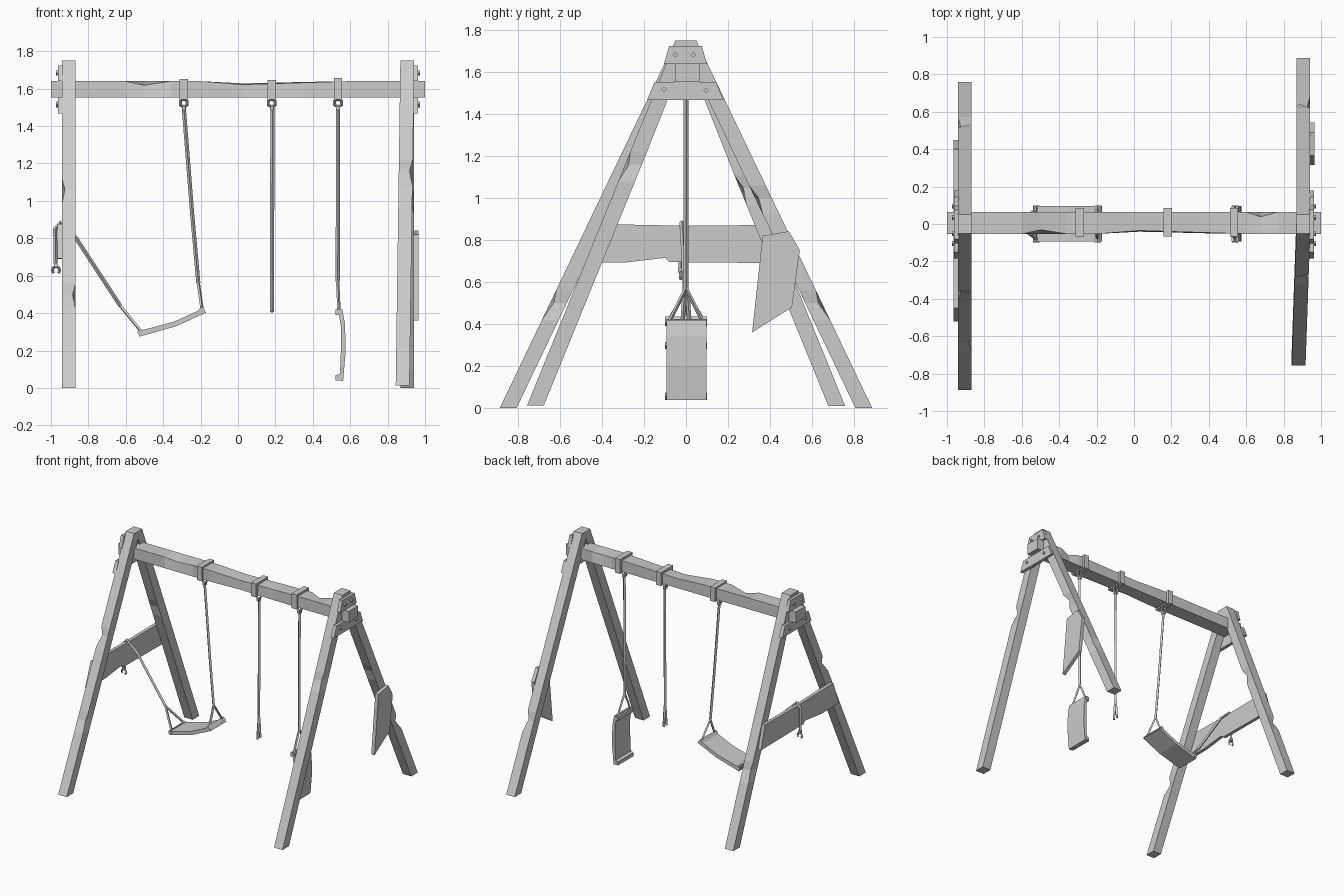
import bpy, bmesh, math
from mathutils import Vector

if "Cube" in bpy.data.objects:
    bpy.data.objects.remove(bpy.data.objects["Cube"])


def make(name, verts, faces):
    me = bpy.data.meshes.new(name)
    me.from_pydata(verts, [], faces)
    bm = bmesh.new()
    bm.from_mesh(me)
    bmesh.ops.recalc_face_normals(bm, faces=bm.faces)
    bm.to_mesh(me)
    bm.free()
    ob = bpy.data.objects.new(name, me)
    bpy.context.collection.objects.link(ob)
    return ob


def loft(name, rings):
    # join equal-sized rings of points and cap both ends
    n = len(rings[0])
    verts = [p for r in rings for p in r]
    faces = [list(range(n)), list(range(len(verts) - n, len(verts)))]
    for i in range(len(rings) - 1):
        for j in range(n):
            k = (j + 1) % n
            faces.append((i * n + j, i * n + k, (i + 1) * n + k, (i + 1) * n + j))
    return make(name, verts, faces)


def plate(name, yz, x0, x1):
    return loft(name, [[(x, y, z) for y, z in yz] for x in (x0, x1)])


def box(name, x0, x1, y0, y1, z0, z1):
    return plate(name, [(y0, z0), (y1, z0), (y1, z1), (y0, z1)], x0, x1)


def tube(name, paths, r=0.012, closed=False):
    # square-section rope or bar through each path
    cu = bpy.data.curves.new(name, 'CURVE')
    cu.dimensions = '3D'
    cu.bevel_depth, cu.bevel_resolution, cu.use_fill_caps = r, 0, True
    for path in paths:
        sp = cu.splines.new('POLY')
        sp.points.add(len(path) - 1)
        for p, co in zip(sp.points, path):
            p.co = (*co, 1)
        sp.use_cyclic_u = closed
    tmp = bpy.data.objects.new(name + "_path", cu)
    bpy.context.collection.objects.link(tmp)
    dg = bpy.context.evaluated_depsgraph_get()
    me = bpy.data.meshes.new_from_object(tmp.evaluated_get(dg))
    bpy.data.objects.remove(tmp)
    me.name = name
    for p in me.polygons:
        p.use_smooth = False
    ob = bpy.data.objects.new(name, me)
    bpy.context.collection.objects.link(ob)
    return ob


def arc(cx, cz, r, a0, a1, n, y=0.0):
    angs = [math.radians(a0 + (a1 - a0) * i / n) for i in range(n + 1)]
    return [(cx + r * math.cos(a), y, cz + r * math.sin(a)) for a in angs]


# Legs: tapered rings meeting at the top, with chips pulled from corners
def leg(name, side, d, foot, z0=0.0, drift=0.0, chips={}):
    zs = {z0, 1.69, 1.75}
    for z in chips:
        zs |= {z - 0.08, z, z + 0.06}
    rings = []
    for z in sorted(zs):
        t = z / 1.75
        out = foot + (0.05 - foot) * t
        inn = max(0.0, out - 0.08)
        sh = drift * (1 - t)
        xa, xb = side * 0.868 + sh, side * 0.942 + sh
        ring = [Vector((xa, d * out, z)), Vector((xb, d * out, z)),
                Vector((xb, d * inn, z)), Vector((xa, d * inn, z))]
        if z in chips:
            c = chips[z]
            ring[c] = ring[c].lerp(ring[(c + 2) % 4], 0.22)
        rings.append(ring)
    return loft(name, rings)


leg("left_front_leg", -1, -1, 0.887, chips={1.06: 1, 0.5: 0})
leg("left_back_leg", -1, 1, 0.762, z0=0.01, chips={1.05: 3, 0.55: 1})
leg("right_front_leg", 1, -1, 0.762, z0=0.012, drift=-0.025, chips={1.16: 1})
leg("right_back_leg", 1, 1, 0.887, chips={0.5: 1, 1.0: 2})

# Top beam: worn corners; columns are x, front-top chip, back-top chip, sag
wear = [(-1, 0, 0, 0), (-0.6, 0, 0, 0), (-0.5, 0.022, 0, 0), (-0.36, 0, 0, 0),
        (-0.2, 0, 0, 0), (0.03, 0.006, 0, 0.012), (0.35, 0.004, 0, 0.004),
        (0.6, 0, 0, 0), (0.68, 0, 0.025, 0), (0.77, 0, 0, 0), (1, 0, 0, 0)]
loft("top_beam", [[(x, -0.053 + s, 1.552), (x, 0.064, 1.552),
                   (x, 0.064 - b, 1.64 - s - b * 0.6),
                   (x, -0.053 + f + s, 1.64 - s - f)] for x, f, b, s in wear])

# Joint plates and bolts on both ends
for side, label in ((-1, "left"), (1, "right")):
    xa, xb = side * 0.935, side * 0.962
    plate(label + "_lower_plate", [(-0.185, 1.468), (0.178, 1.468), (0.145, 1.552), (-0.15, 1.552)], xa, xb)
    plate(label + "_upper_plate", [(-0.105, 1.64), (0.1, 1.64), (0.075, 1.725), (-0.08, 1.725)], xa, xb)
    for i, (y, z) in enumerate([(-0.105, 1.518), (0.095, 1.512), (-0.052, 1.683), (0.035, 1.683)]):
        r = 0.013
        plate(f"{label}_bolt_{i + 1}", [(y - r, z), (y, z - r), (y + r, z), (y, z + r)], xb - side * 0.004, side * 0.972)

# Side boards: whole one on the left, broken one on the right
plate("left_board", [(-0.52, 0.692), (-0.3, 0.692), (-0.1, 0.715), (-0.08, 0.695), (0.45, 0.69),
                     (0.40, 0.872), (0.0, 0.868), (-0.45, 0.877)], -0.966, -0.94)
plate("broken_board", [(0.365, 0.82), (0.49, 0.842), (0.542, 0.752), (0.505, 0.48), (0.315, 0.36)], 0.938, 0.966)

# Beam straps and shackles
for i, (x, top) in enumerate([(-0.29, 1.652), (0.18, 1.647), (0.535, 1.656)]):
    box(f"strap_{i + 1}", x - 0.022, x + 0.022, -0.066, 0.085, 1.542, top)
    tube(f"shackle_{i + 1}", [arc(x, 1.524, 0.021, 30, 330, 5)], 0.009, closed=True)
    box(f"shackle_pin_{i + 1}", x - 0.01, x + 0.01, -0.015, 0.015, 1.485, 1.507)

# Left swing: rope down to the seat, other end thrown over the left board
n1, n2 = (-0.212, 0, 0.56), (-0.63, 0, 0.44)
tube("swing_rope", [[(-0.29, 0, 1.5), (-0.245, 0, 0.93), n1]], 0.011)
tube("swing_seat_straps", [[n1, (-0.192, y, 0.42)] for y in (-0.08, 0.08)]
     + [[n2, (-0.52, y, 0.305)] for y in (-0.08, 0.08)], 0.009)
tube("thrown_rope", [[n2, (-0.865, -0.015, 0.8), (-0.95, -0.02, 0.884),
                      (-0.978, -0.022, 0.85), (-0.975, -0.025, 0.665)]], 0.011)
tube("broken_hook", [arc(-0.973, 0.63, 0.02, -55, 235, 6, y=-0.025)], 0.008)
box("broken_hook_pin", -0.984, -0.964, -0.038, -0.012, 0.645, 0.668)


# Seats: bent profile in xz, extruded across y, with end bars
def seat(name, xz, bars):
    loft(name, [[(x, y, z) for x, z in xz] for y in (-0.093, 0.097)])
    tube(name + "_bars", [[(x, -0.1, z), (x, 0.1, z)] for x, z in bars], 0.017)


seat("swing_seat", [(-0.195, 0.437), (-0.17, 0.403), (-0.33, 0.33), (-0.527, 0.274), (-0.538, 0.308),
                    (-0.5, 0.312), (-0.34, 0.355), (-0.215, 0.412)], [(-0.193, 0.418), (-0.522, 0.297)])
seat("hanging_seat", [(0.522, 0.42), (0.558, 0.42), (0.572, 0.34), (0.576, 0.2), (0.562, 0.038), (0.522, 0.04),
                      (0.522, 0.068), (0.545, 0.075), (0.55, 0.2), (0.55, 0.33), (0.54, 0.39), (0.522, 0.39)],
     [(0.54, 0.408), (0.54, 0.056)])

# Hanging swing rope with two straps to the seat, plus slack straps beside it
n3 = (0.533, 0, 0.57)
tube("hanging_rope", [[(0.535, 0, 1.5), n3]], 0.011)
tube("hanging_seat_straps", [[n3, (0.54, y, 0.41)] for y in (-0.08, 0.08)], 0.009)

# Loose middle rope ending in two limp strands
n4 = (0.182, 0, 0.58)
tube("loose_rope", [[(0.184, 0, 1.5), n4]], 0.011)
tube("loose_strands", [[n4, (0.182, y * 0.6, 0.5), (0.182, y, 0.405)] for y in (-0.017, 0.017)], 0.01)
